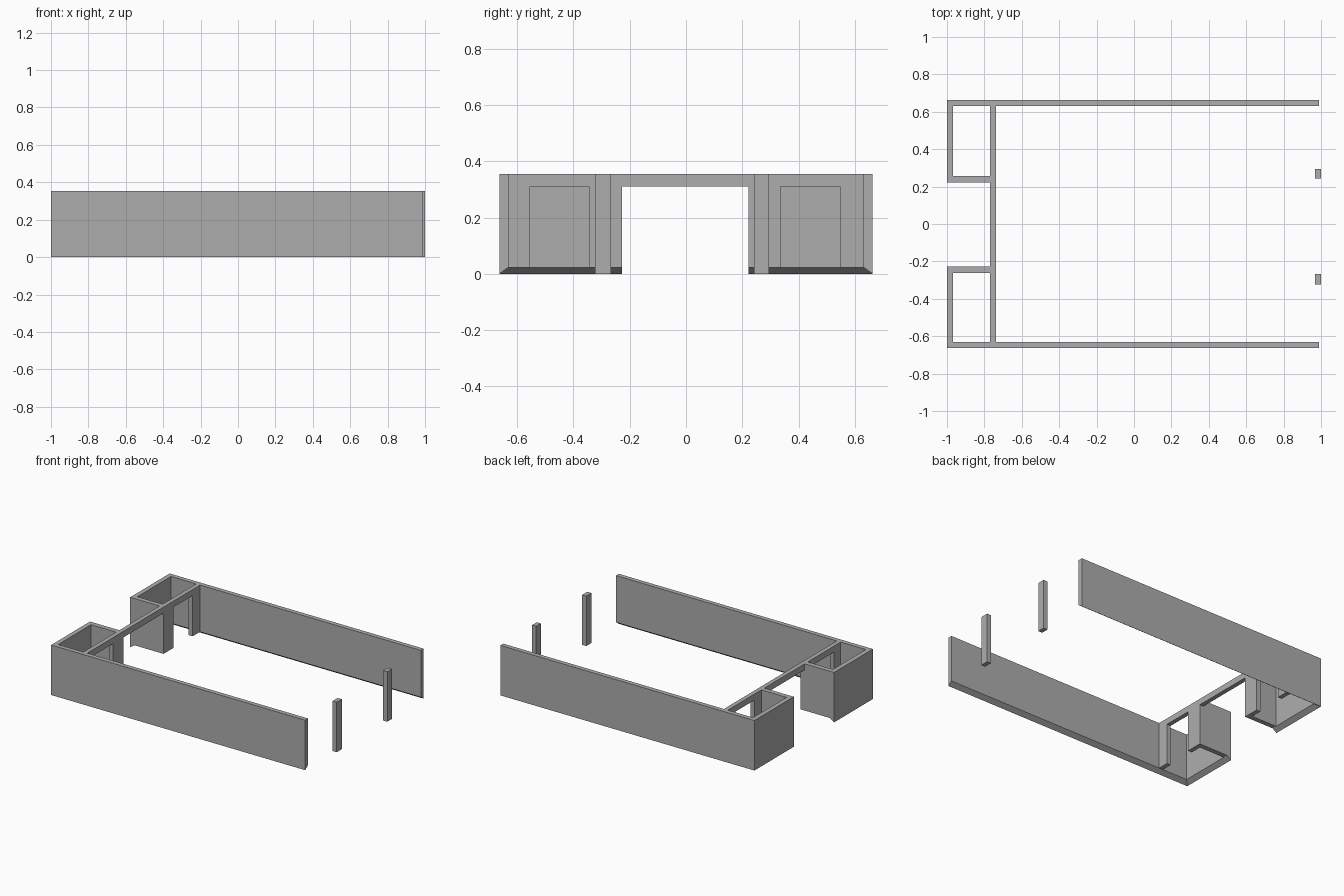
import bpy
import bmesh

cube = bpy.data.objects.get("Cube")
if cube:
    bpy.data.objects.remove(cube, do_unlink=True)

TOP = 0.354          # wall height
LIP = 0.023          # height of the inner bottom edge
LINTEL = 0.311       # head of the openings
OUT_X, IN_X = -1.0, -0.967
OUT_Y, IN_Y = 0.663, 0.631
CROSS_A, CROSS_B = -0.77, -0.739

plaster = bpy.data.materials.new("plaster grey")
plaster.use_nodes = True
GREY = (0.42, 0.42, 0.42, 1)
plaster.diffuse_color = GREY
plaster.node_tree.nodes["Principled BSDF"].inputs["Base Color"].default_value = GREY


def prism(name, base, cap):
    """Solid between two matching polygons."""
    bm = bmesh.new()
    a = [bm.verts.new(p) for p in base]
    b = [bm.verts.new(p) for p in cap]
    bm.faces.new(a)
    bm.faces.new(b)
    for i in range(len(a)):
        j = (i + 1) % len(a)
        bm.faces.new((a[i], a[j], b[j], b[i]))
    bmesh.ops.recalc_face_normals(bm, faces=bm.faces)
    mesh = bpy.data.meshes.new(name)
    bm.to_mesh(mesh)
    bm.free()
    mesh.materials.append(plaster)
    obj = bpy.data.objects.new(name, mesh)
    bpy.context.collection.objects.link(obj)
    return obj


def wall(name, base):
    """Upright wall whose bottom corners may differ in height."""
    return prism(name, base, [(x, y, TOP) for x, y, z in base])


def box_wall(name, x0, x1, y0, y1, z):
    return wall(name, [(x0, y0, z), (x1, y0, z), (x1, y1, z), (x0, y1, z)])


# Mitred side and end walls, with the bottom sloping up to the inside
for side, s, gap, jamb in (("left", 1, 0.222, 0.256), ("right", -1, 0.228, 0.263)):
    wall(side_name := "side_wall_" + ("back" if s > 0 else "front"), [
        (OUT_X, s * OUT_Y, 0), (0.99, s * OUT_Y, 0),
        (0.99, s * IN_Y, LIP), (IN_X, s * IN_Y, LIP)])
    end = side_name.replace("side", "end")
    wall(end, [
        (OUT_X, s * OUT_Y, 0), (IN_X, s * IN_Y, LIP),
        (IN_X, s * gap, LIP), (OUT_X, s * gap, 0)])
    # Return wall beside the central passage
    box_wall(end.replace("end", "return"), IN_X, CROSS_A, s * gap, s * jamb, LIP)

# Cross wall as one profile with three openings cut up from the bottom
profile = [(-IN_Y, TOP), (-IN_Y, LIP)]
for y0, y1 in ((-0.554, -0.344), (-0.228, 0.222), (0.336, 0.548)):
    profile += [(y0, LIP), (y0, LINTEL), (y1, LINTEL), (y1, LIP)]
profile += [(IN_Y, LIP), (IN_Y, TOP)]
prism("cross_wall", [(CROSS_A, y, z) for y, z in profile],
      [(CROSS_B, y, z) for y, z in profile])

# Free-standing posts at the open end
box_wall("post_back", 0.968, 1.0, 0.242, 0.294, 0)
box_wall("post_front", 0.968, 1.0, -0.324, -0.267, 0)
